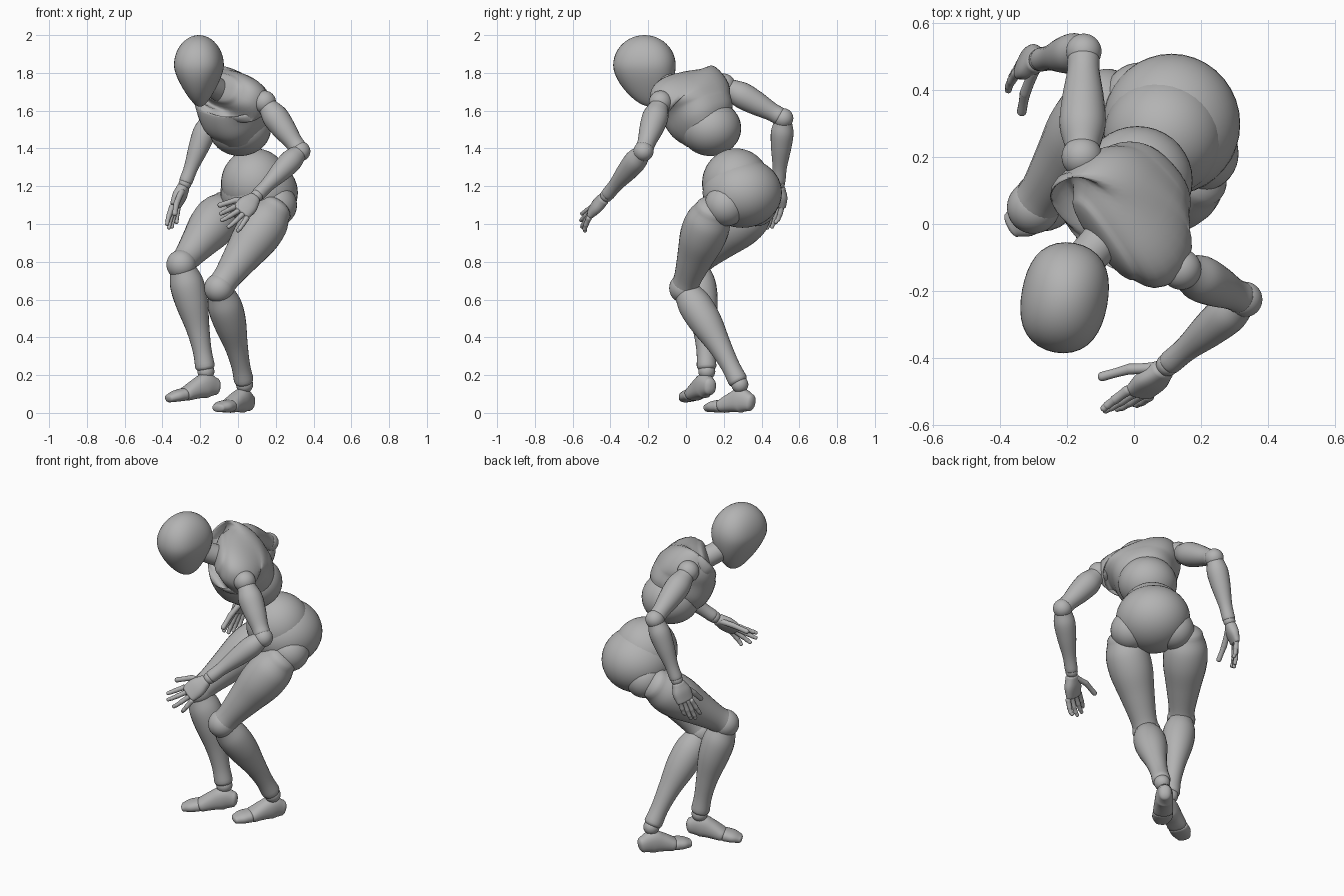
import bpy, bmesh, math
from mathutils import Vector, Matrix

if "Cube" in bpy.data.objects:
    bpy.data.objects.remove(bpy.data.objects["Cube"])

grey = bpy.data.materials.new("mannequin_grey")
grey.use_nodes = True
grey.diffuse_color = (0.45, 0.45, 0.45, 1)
grey.node_tree.nodes["Principled BSDF"].inputs["Base Color"].default_value = (0.45, 0.45, 0.45, 1)


def finish(name, bm):
    bmesh.ops.recalc_face_normals(bm, faces=bm.faces)
    mesh = bpy.data.meshes.new(name)
    bm.to_mesh(mesh)
    bm.free()
    mesh.materials.append(grey)
    mesh.shade_smooth()
    obj = bpy.data.objects.new(name, mesh)
    bpy.context.collection.objects.link(obj)
    return obj


def ball(name, centre, radii, shape=None, turn=0):
    """Ellipsoid; shape(v) may reshape the unit sphere first."""
    if not isinstance(radii, tuple):
        radii = (radii,) * 3
    bm = bmesh.new()
    bmesh.ops.create_uvsphere(bm, u_segments=36, v_segments=24, radius=1)
    for v in bm.verts:
        if shape:
            v.co = shape(v.co)
        v.co = Vector(a * b for a, b in zip(v.co, radii))
    bm.transform(Matrix.Translation(centre) @ Matrix.Rotation(turn, 4, "Z"))
    return finish(name, bm)


def spline(rows, steps=5):
    """Smooth curve through rows of position and radii."""
    rows = [Vector(r) for r in rows]
    p = [rows[0] * 2 - rows[1]] + rows + [rows[-1] * 2 - rows[-2]]
    out = []
    for i in range(1, len(p) - 2):
        a, b, c, d = p[i - 1:i + 3]
        for k in range(steps):
            t = k / steps
            out.append((b * 2 + (c - a) * t + (a * 2 - b * 5 + c * 4 - d) * t ** 2
                        + (b * 3 - a - c * 3 + d) * t ** 3) / 2)
    return out + [rows[-1]]


def loft(name, rows, side=(0.7, -0.7, 0), cap=0.6, power=2.0, sides=24):
    """Rounded tube; each row is x, y, z, half width along side, half depth."""
    rows = spline([r if len(r) == 5 else (*r, r[3]) for r in rows])
    path = [Vector(r[:3]) for r in rows]
    rings = []
    for i, r in enumerate(rows):
        tangent = (path[min(i + 1, len(path) - 1)] - path[max(i - 1, 0)]).normalized()
        rings.append((path[i], tangent, r[3], r[4]))

    def rounded(ring, sign):
        c, t, a, b = ring
        angles = [math.pi / 2 * k / 6 for k in range(1, 6)]
        return [(c + t * sign * cap * min(a, b) * math.sin(q), t, a * math.cos(q), b * math.cos(q))
                for q in angles]
    rings = rounded(rings[0], -1)[::-1] + rings + rounded(rings[-1], 1)
    bm = bmesh.new()
    loops = []
    for c, t, a, b in rings:
        s = Vector(side)
        s = (s - t * s.dot(t)).normalized()
        f = t.cross(s)
        loop = []
        for k in range(sides):
            q = 2 * math.pi * k / sides
            x, y = math.cos(q), math.sin(q)
            x = math.copysign(abs(x) ** (2 / power), x)
            y = math.copysign(abs(y) ** (2 / power), y)
            loop.append(bm.verts.new(c + s * a * x + f * b * y))
        loops.append(loop)
    for p, q in zip(loops, loops[1:]):
        for k in range(sides):
            j = (k + 1) % sides
            bm.faces.new((p[k], p[j], q[j], q[k]))
    bm.faces.new(loops[0])
    bm.faces.new(loops[-1])
    return finish(name, bm)


def limb(name, start, end, profile, bulge=(0, 0, 0)):
    """Straight limb with a radius profile; bulge bows the middle."""
    a, b, bow = Vector(start), Vector(end), Vector(bulge)
    rows = []
    for t, r in profile:
        rows.append((*(a.lerp(b, t) + bow * math.sin(math.pi * t)), r))
    return loft(name, rows)


# Head: egg narrowing to a blunt chin, sides flattened
def head_shape(v):
    drop = max(0, -v.z)
    wide = (1 - 0.34 * drop ** 1.6) * (1 + 0.2 * v.y ** 2)
    return Vector((v.x * wide, v.y * (1 - 0.1 * drop ** 2) + 0.2 * drop ** 2, v.z * (1 + 0.37 * drop)))


ball("head", (-0.207, -0.22, 1.84), (0.129, 0.166, 0.16), head_shape, -0.18)
loft("neck", [(-0.06, 0, 1.69, 0.065), (-0.11, -0.065, 1.715, 0.06), (-0.17, -0.13, 1.76, 0.06)])

# Torso
shoulder_axis = (0.66, -0.73, -0.2)
loft("chest", [(0.012, 0.115, 1.495, 0.135, 0.14), (-0.005, 0.085, 1.55, 0.165, 0.172),
               (-0.025, 0.055, 1.615, 0.185, 0.177), (-0.035, 0.03, 1.67, 0.22, 0.162),
               (-0.045, -0.008, 1.702, 0.238, 0.118), (-0.085, -0.042, 1.72, 0.155, 0.08)],
     shoulder_axis, 0.4, 2.5, 40)
ball("belly", (0.01, 0.13, 1.507), (0.165, 0.162, 0.147))
ball("pelvis_upper", (0.09, 0.265, 1.215), (0.18, 0.18, 0.185))
ball("pelvis_lower", (0.112, 0.298, 1.165), (0.205, 0.21, 0.185))
loft("crotch", [(0.1, 0.28, 1.1, 0.08, 0.13), (0.09, 0.27, 1.03, 0.05, 0.09)])

# Legs: hip, knee, ankle, heel, toe
thigh = [(0, 0.092), (0.15, 0.12), (0.35, 0.122), (0.6, 0.098), (0.85, 0.075), (0.97, 0.072)]
shin = [(0.04, 0.07), (0.18, 0.09), (0.36, 0.086), (0.6, 0.062), (0.8, 0.05), (0.95, 0.052)]
legs = {
    "left": ((0.195, 0.14, 1.075), (-0.1, -0.01, 0.66), (0.035, 0.285, 0.15),
             (0.058, 0.338, 0.05), (-0.105, 0.115, 0.03)),
    "right": ((-0.06, 0.385, 1.09), (-0.3, 0.05, 0.785), (-0.17, 0.11, 0.22),
              (-0.12, 0.125, 0.135), (-0.368, -0.005, 0.08)),
}
for side, (hip, knee, ankle, heel, toe) in legs.items():
    limb(side + "_thigh", hip, knee, thigh)
    ball(side + "_knee", knee, 0.079)
    limb(side + "_shin", knee, ankle, shin, (0.01, 0.012, 0))
    ball(side + "_ankle", ankle, 0.045)
    h, t = Vector(heel), Vector(toe)
    across = (t - h).cross(Vector((0, 0, 1)))
    foot = [(0, 0.036, 0.046, 0.005), (0.2, 0.048, 0.065, 0.02), (0.4, 0.052, 0.053, 0.014),
            (0.62, 0.056, 0.038, 0)]
    toes = [(0.69, 0.056, 0.034, 0), (0.85, 0.056, 0.03, 0), (0.98, 0.04, 0.022, -0.004)]
    for part, rows in (("foot", foot), ("toes", toes)):
        loft(f"{side}_{part}", [(*(h.lerp(t, k) + Vector((0, 0, up))), w, d) for k, w, d, up in rows],
             across, 0.7, 2.3)

# Buttock joints set into the pelvis
for side, centre in (("left", (0.2, 0.21, 1.1)), ("right", (0.02, 0.37, 1.1))):
    ball(side + "_hip", centre, 0.112)

# Arms: shoulder, elbow, wrist
upper_arm = [(0.1, 0.052), (0.3, 0.069), (0.55, 0.063), (0.8, 0.049), (0.92, 0.048)]
forearm = [(0.06, 0.048), (0.22, 0.06), (0.45, 0.054), (0.75, 0.038), (0.96, 0.036)]
arms = {
    "left": ((0.14, -0.135, 1.645), (0.33, -0.225, 1.385), (0.1, -0.42, 1.15)),
    "right": ((-0.155, 0.2, 1.735), (-0.15, 0.515, 1.56), (-0.28, 0.49, 1.215)),
}
for side, (shoulder, elbow, wrist) in arms.items():
    ball(side + "_shoulder", shoulder, 0.061)
    limb(side + "_upper_arm", shoulder, elbow, upper_arm)
    ball(side + "_elbow", elbow, 0.053)
    limb(side + "_forearm", elbow, wrist, forearm)
    ball(side + "_wrist", wrist, 0.034)

# Hands: first and last knuckle, fingertips in order, thumb path
hands = {
    "left": ((-0.02, -0.497, 1.09), (0.045, -0.515, 1.03),
             [(-0.09, -0.55, 1.055), (-0.085, -0.555, 1.02), (-0.05, -0.55, 0.985), (0.0, -0.535, 0.965)],
             [(0.06, -0.43, 1.13), (-0.015, -0.433, 1.125), (-0.095, -0.455, 1.1)]),
    "right": ((-0.35, 0.45, 1.09), (-0.315, 0.51, 1.1),
              [(-0.375, 0.4, 1.0), (-0.365, 0.43, 0.98), (-0.35, 0.455, 0.985), (-0.325, 0.475, 1.01)],
              [(-0.3, 0.455, 1.17), (-0.325, 0.39, 1.11), (-0.335, 0.335, 1.055)]),
}


def digit(name, points, radius):
    for i, (a, b) in enumerate(zip(points, points[1:])):
        r = radius * (1 - 0.12 * i)
        loft(f"{name}_{i + 1}", [(*a, r), (*a.lerp(b, 0.5), r * 0.88), (*b, r * 0.9)], cap=0.9, sides=14)


for side, (first, last, tips, thumb) in hands.items():
    w, a, b = Vector(arms[side][2]), Vector(first), Vector(last)
    mid = (a + b) / 2
    loft(side + "_palm", [(*w.lerp(mid, 0.2), 0.038, 0.031), (*w.lerp(mid, 0.55), 0.055, 0.031),
                          (*w.lerp(mid, 0.95), 0.053, 0.021)], b - a, 0.6, 2.4)
    for i, tip in enumerate(tips):
        root, tip = a.lerp(b, i / 3), Vector(tip)
        bend = (root - w).normalized() * 0.012
        digit(f"{side}_finger_{i + 1}", [root, root.lerp(tip, 0.4) + bend, root.lerp(tip, 0.72) + bend, tip], 0.0155)
    digit(side + "_thumb", [Vector(p) for p in thumb], 0.018)
